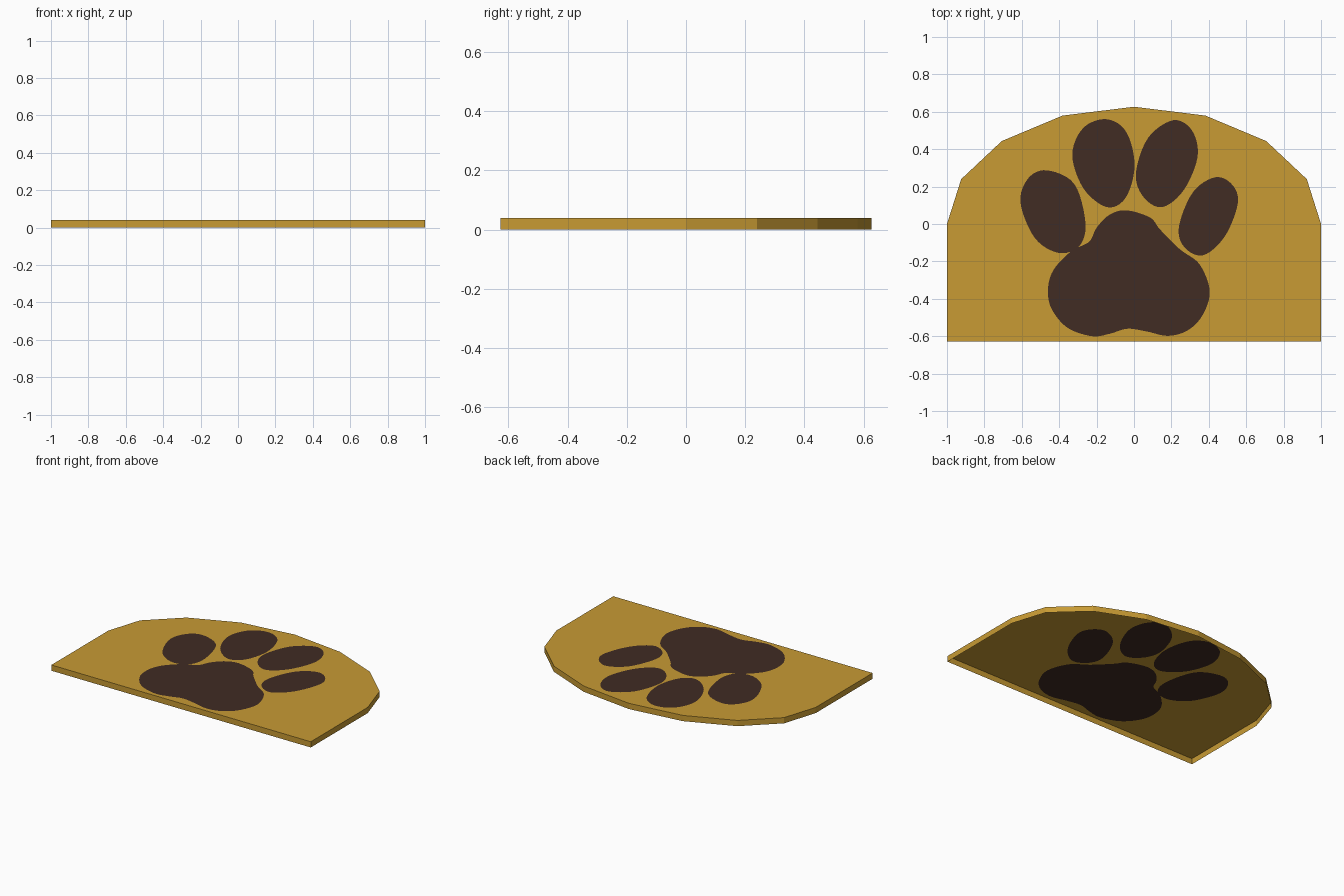
import bpy, bmesh, math
from mathutils import Vector
from mathutils.geometry import delaunay_2d_cdt, interpolate_bezier

if "Cube" in bpy.data.objects:
    bpy.data.objects.remove(bpy.data.objects["Cube"])

HEIGHT = 0.04
HALF_DEPTH = 0.627


def material(name, color):
    m = bpy.data.materials.new(name)
    m.diffuse_color = (*color, 1)
    m.use_nodes = True
    m.node_tree.nodes["Principled BSDF"].inputs["Base Color"].default_value = m.diffuse_color
    return m


def smooth_loop(points, steps=6):
    """Closed smooth outline through a few points."""
    p = [Vector(q) for q in points]
    n = len(p)
    out = []
    for i in range(n):
        a, b, c, d = p[i - 1], p[i], p[(i + 1) % n], p[(i + 2) % n]
        seg = interpolate_bezier(b, b + (c - a) / 6, c - (d - b) / 6, c, steps + 1)
        out += [Vector(v[:2]) for v in seg[:-1]]
    return out


def inside(pt, loop):
    hit = False
    for a, b in zip(loop, loop[1:] + loop[:1]):
        if (a.y > pt.y) != (b.y > pt.y):
            if pt.x < a.x + (pt.y - a.y) * (b.x - a.x) / (b.y - a.y):
                hit = not hit
    return hit


# Paw outlines: four toes and the large pad
toe_inner_left = [(-.145, .56), (-.04, .49), (.003, .31), (-.045, .14),
                  (-.145, .09), (-.27, .19), (-.33, .37), (-.27, .515)]
toe_inner_right = [(.21, .555), (.31, .50), (.34, .36), (.265, .18),
                   (.15, .09), (.05, .145), (.01, .27), (.075, .46)]
toe_outer_left = [(-.465, .287), (-.32, .215), (-.26, .01), (-.29, -.115),
                  (-.40, -.155), (-.53, -.075), (-.607, .115), (-.565, .245)]
toe_outer_right = [(.435, .25), (.525, .21), (.555, .11), (.485, -.067),
                   (.37, -.167), (.27, -.125), (.24, -.015), (.315, .17)]
main_pad = [(-.04, .073), (.085, .035), (.14, -.03), (.245, -.135), (.35, -.215),
            (.405, -.36), (.365, -.49), (.285, -.57), (.18, -.598), (.07, -.575),
            (-.035, -.56), (-.13, -.587), (-.225, -.6), (-.355, -.555),
            (-.44, -.455), (-.46, -.35), (-.43, -.245), (-.335, -.145),
            (-.24, -.095), (-.20, -.02), (-.13, .05)]
paw = [smooth_loop(s) for s in (toe_inner_left, toe_inner_right, toe_outer_left,
                                toe_outer_right, main_pad)]

# Mat outline: faceted arch with a straight front
outline = [Vector((math.cos(i * math.pi / 8), HALF_DEPTH * math.sin(i * math.pi / 8)))
           for i in range(9)]
outline += [Vector((-1, -HALF_DEPTH)), Vector((1, -HALF_DEPTH))]

# Top sheet with the paw cut into it
verts, edges = [], []
for loop in [outline] + paw:
    s, n = len(verts), len(loop)
    verts += loop
    edges += [(s + i, s + (i + 1) % n) for i in range(n)]
v2, _, tris, *_ = delaunay_2d_cdt(verts, edges, [], 0, 1e-5)

bm = bmesh.new()
bv = [bm.verts.new((v.x, v.y, HEIGHT)) for v in v2]
for t in tris:
    f = bm.faces.new([bv[i] for i in t])
    c = f.calc_center_median().xy
    f.material_index = int(any(inside(c, loop) for loop in paw))
    f.normal_update()
    if f.normal.z < 0:
        f.normal_flip()

# Side walls, open underneath
rim = [e for e in bm.edges if e.is_boundary]
walls = bmesh.ops.extrude_edge_only(bm, edges=rim)["geom"]
for g in walls:
    if isinstance(g, bmesh.types.BMVert):
        g.co.z = 0
    elif isinstance(g, bmesh.types.BMFace):
        g.material_index = 0
        g.normal_update()
for f in bm.faces:
    f.normal_update()
    if abs(f.normal.z) < 0.5 and f.normal.dot(f.calc_center_median()) < 0:
        f.normal_flip()

mesh = bpy.data.meshes.new("door_mat")
bm.to_mesh(mesh)
bm.free()
mesh.materials.append(material("golden tan", (0.578, 0.328, 0.034)))
mesh.materials.append(material("dark brown", (0.052, 0.025, 0.017)))
bpy.context.collection.objects.link(bpy.data.objects.new("door_mat", mesh))
